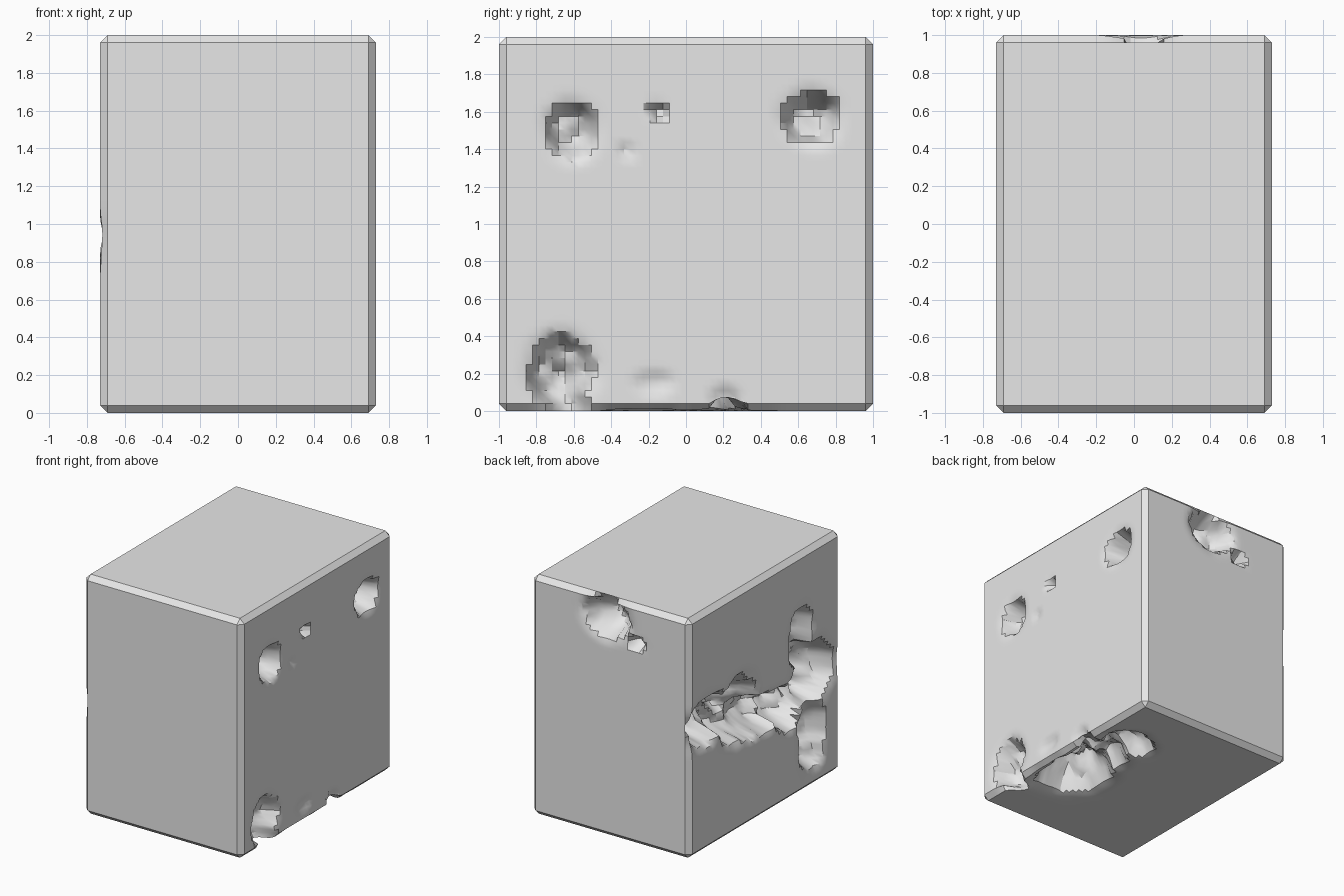
import bpy, bmesh, math
from mathutils import Vector, noise

if "Cube" in bpy.data.objects:
    bpy.data.objects.remove(bpy.data.objects["Cube"], do_unlink=True)

HALF = Vector((0.73, 1.0, 1.0))
CHAMFER = 0.04
STEP = 0.035

# Craters: (centre u, centre v, radius u, radius v, depth) in each face's own plane
LEFT = [(-.61, 1.5, .13, .14, .17), (-.15, 1.6, .045, .045, .07), (-.32, 1.39, .04, .03, .02),
        (.67, 1.57, .135, .13, .2), (-.67, .21, .165, .17, .2), (-.63, .03, .1, .12, .13),
        (-.18, .15, .1, .06, .02), (.22, .07, .08, .05, .03)]
RIGHT = [(.7, 1.06, .26, .19, .28), (.35, 1.0, .25, .25, .32), (.02, .84, .35, .15, .28),
         (-.64, .92, .26, .26, .3), (-.5, 1.27, .15, .26, .2), (-.35, .76, .2, .16, .3),
         (-.63, .42, .17, .28, .18)]
BACK = [(.03, 1.82, .19, .16, .2), (-.24, 1.68, .07, .05, .1)]
UNDER = [(.41, -.22, .25, .28, .25), (.45, .12, .21, .25, .2), (.42, .42, .2, .17, .16),
         (.7, .22, .1, .1, .07)]


def crater_depth(u, v, craters, seed):
    """Depth of the deepest crater here: a rough bowl with a soft worn rim."""
    wobble = noise.noise(Vector((u * 6, v * 6, seed))) * 0.2
    rough = 1 + 0.45 * noise.noise(Vector((u * 9, v * 9, seed + 5)))
    best = 0.0
    for cu, cv, ru, rv, depth in craters:
        r = math.hypot((u - cu) / ru, (v - cv) / rv) + wobble
        rim = 0.12 * depth * max(0, 1 - max(0, r - 1) / 0.5) ** 2
        bowl = depth * rough * math.sqrt(max(0, 1 - r * r))
        best = max(best, rim + bowl)
    return best


def cut_grid(bm):
    """Slice the block into an even grid so that it can be carved."""
    for axis in range(3):
        normal = Vector([float(i == axis) for i in range(3)])
        reach = HALF[axis] - CHAMFER
        count = round(2 * reach / STEP)
        for i in range(1, count):
            spot = normal * (-reach + 2 * reach * i / count)
            bmesh.ops.bisect_plane(bm, geom=bm.verts[:] + bm.edges[:] + bm.faces[:],
                                   plane_co=spot, plane_no=normal)


# Chamfered block
bm = bmesh.new()
bmesh.ops.create_cube(bm, size=2)
bmesh.ops.scale(bm, vec=HALF, verts=bm.verts)
bmesh.ops.bevel(bm, geom=bm.edges[:], offset=CHAMFER, offset_type='OFFSET',
                segments=1, affect='EDGES')
cut_grid(bm)
bmesh.ops.translate(bm, vec=(0, 0, HALF.z), verts=bm.verts)

# Carve each damaged side by pressing its surface inward
for vert in bm.verts:
    p = vert.co
    p.z = max(p.z, crater_depth(p.x, p.y, UNDER, 1))
    p.y = min(p.y, HALF.y - crater_depth(p.x, p.z, BACK, 2))
    if p.x > 0:
        p.x = min(p.x, HALF.x - crater_depth(p.y, p.z, LEFT, 3))
    else:
        p.x = max(p.x, -HALF.x + crater_depth(p.y, p.z, RIGHT, 4))
bmesh.ops.recalc_face_normals(bm, faces=bm.faces)

mesh = bpy.data.meshes.new("stone_block")
bm.to_mesh(mesh)
bm.free()
block = bpy.data.objects.new("stone_block", mesh)
bpy.context.collection.objects.link(block)

# Plain light grey stone
stone = bpy.data.materials.new("light_grey_stone")
stone.use_nodes = True
grey = (0.8, 0.8, 0.8, 1)
stone.diffuse_color = grey
stone.node_tree.nodes["Principled BSDF"].inputs["Base Color"].default_value = grey
mesh.materials.append(stone)

# Smooth hollows, crisp chamfers
bpy.ops.object.select_all(action='DESELECT')
block.select_set(True)
bpy.context.view_layer.objects.active = block
bpy.ops.object.shade_smooth_by_angle(angle=math.radians(30))
